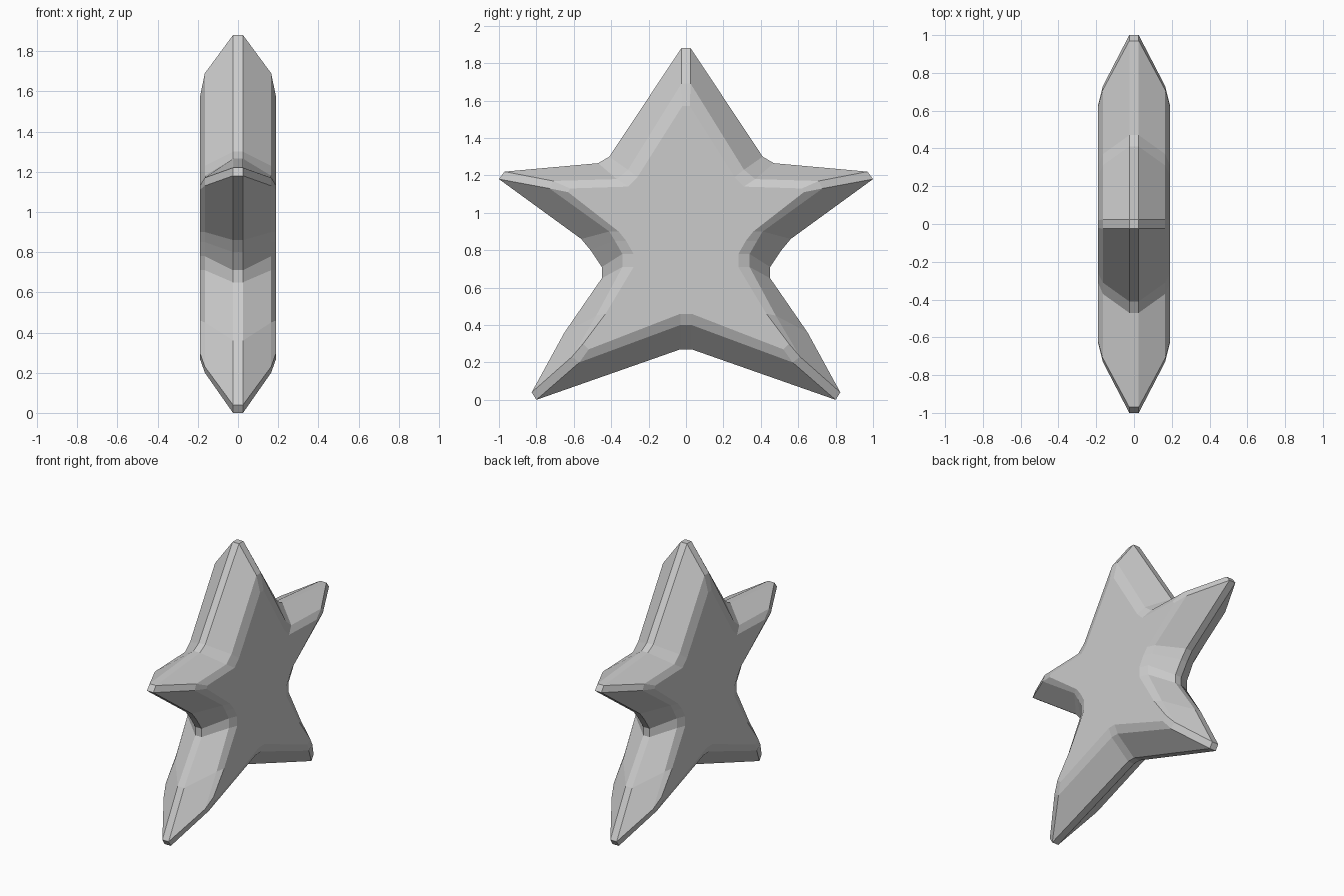
import bpy, bmesh

if "Cube" in bpy.data.objects:
    bpy.data.objects.remove(bpy.data.objects["Cube"])

# Right half of each star outline as (y, z), from the top tip down to the lower notch
rim = [(.025, 1.88), (.41, 1.30), (.47, 1.265), (.97, 1.22), (1.0, 1.18), (.56, .86), (.51, .80),
       (.45, .71), (.45, .65), (.65, .36), (.825, .04), (.80, 0), (.03, .27)]
shoulder = [(.025, 1.69), (.31, 1.23), (.37, 1.18), (.71, 1.17), (.73, 1.13), (.41, .90), (.38, .85),
            (.34, .78), (.34, .71), (.48, .45), (.61, .23), (.57, .20), (.03, .40)]
face = [(.02, 1.57), (.26, 1.19), (.31, 1.14), (.62, 1.13), (.63, 1.11), (.36, .90), (.32, .85),
        (.28, .78), (.28, .71), (.43, .46), (.55, .30), (.52, .27), (.03, .46)]


def full(half):
    return half + [(-y, z) for y, z in reversed(half)]


# Loft the rings from the back face, over the rim, to the front face
bm = bmesh.new()
rings = []
for x, half in [(-.19, face), (-.165, shoulder), (-.025, rim),
                (.025, rim), (.165, shoulder), (.19, face)]:
    rings.append([bm.verts.new((x, y, z)) for y, z in full(half)])
n = len(rings[0])
for a, b in zip(rings, rings[1:]):
    for i in range(n):
        j = (i + 1) % n
        bm.faces.new((a[i], a[j], b[j], b[i]))

# Flat star faces
bm.faces.new(rings[0])
bm.faces.new(rings[-1])
bmesh.ops.recalc_face_normals(bm, faces=bm.faces[:])

mesh = bpy.data.meshes.new("star")
bm.to_mesh(mesh)
bm.free()
star = bpy.data.objects.new("star", mesh)
bpy.context.collection.objects.link(star)
